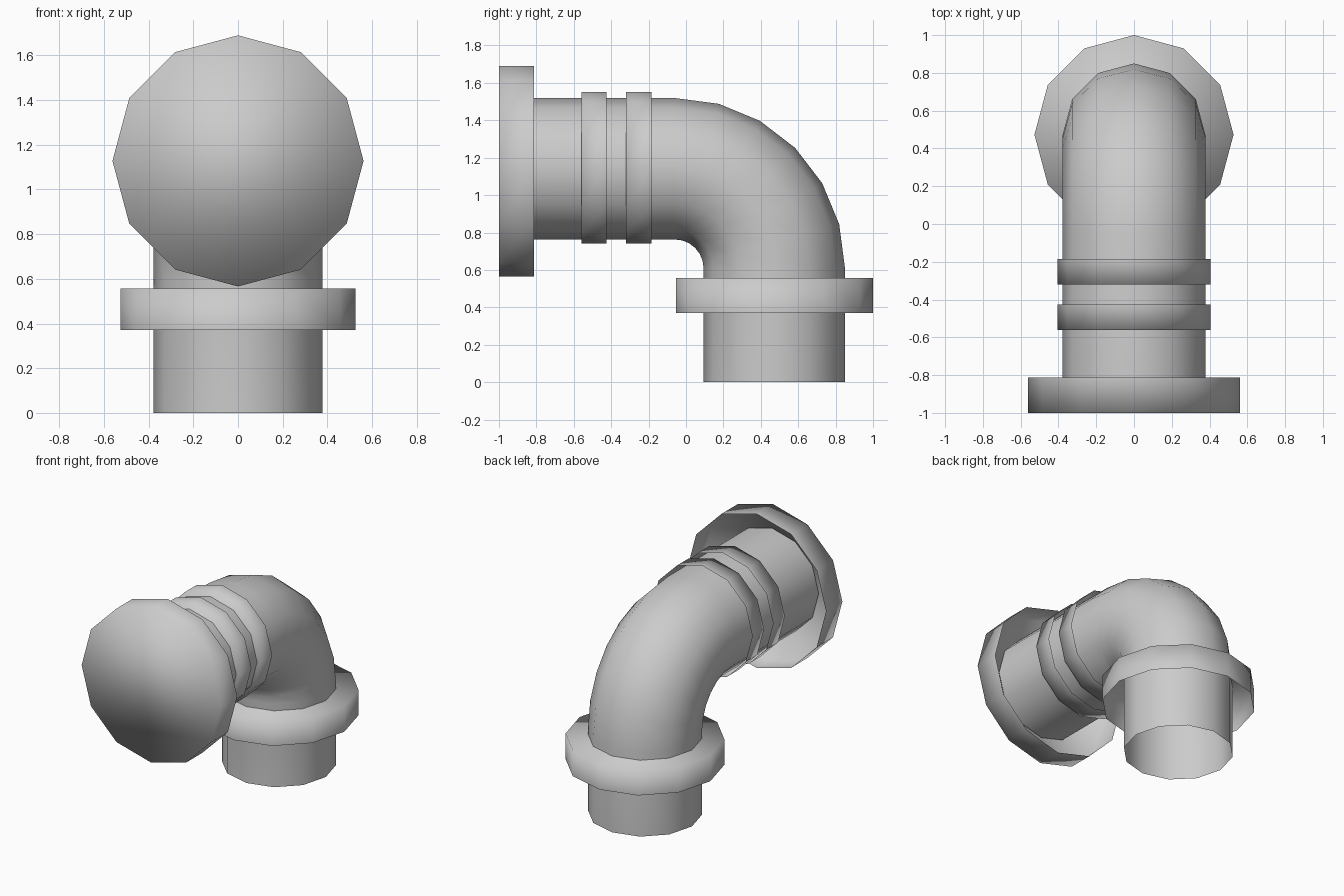
import bpy, bmesh
from math import sin, cos, pi
from mathutils import Vector

if "Cube" in bpy.data.objects:
    bpy.data.objects.remove(bpy.data.objects["Cube"])

SIDES = 12


def make_tube(name, rings, radius, cap=False):
    """Skin 12-sided rings; each ring is (centre, across) with x as the other axis."""
    bm = bmesh.new()
    loops = []
    for centre, across in rings:
        c, v = Vector(centre), Vector(across)
        loops.append([bm.verts.new(c + radius * (Vector((1, 0, 0)) * cos(a) + v * sin(a)))
                      for a in (2 * pi * i / SIDES for i in range(SIDES))])
    for a, b in zip(loops, loops[1:]):
        for i in range(SIDES):
            j = (i + 1) % SIDES
            bm.faces.new((a[i], a[j], b[j], b[i]))
    if cap:
        bm.faces.new(loops[0][::-1])
    # make the winding face outwards
    bm.faces.ensure_lookup_table()
    bm.normal_update()
    f = bm.faces[0]
    mid = (Vector(rings[0][0]) + Vector(rings[1][0])) / 2
    if f.normal.dot(f.calc_center_median() - mid) < 0:
        bmesh.ops.reverse_faces(bm, faces=bm.faces[:])
    for f in bm.faces:
        f.smooth = True
    mesh = bpy.data.meshes.new(name)
    bm.to_mesh(mesh)
    bm.free()
    obj = bpy.data.objects.new(name, mesh)
    bpy.context.collection.objects.link(obj)
    return obj


# Elbow pipe: straight run, six-step quarter bend, open vertical leg
BY, BZ, BR = -0.06, 0.609, 0.532
path = [((0, -0.99, BZ + BR), (0, 0, 1))]
for k in range(7):
    t = k * pi / 12
    d = (0, sin(t), cos(t))
    path.append(((0, BY + BR * d[1], BZ + BR * d[2]), d))
path.append(((0, BY + BR, 0), (0, 1, 0)))
make_tube("elbow_pipe", path, 0.378)

# Front flange: closed disc in front, open behind
up = (0, 0, 1)
make_tube("front_flange", [((0, -1, 1.128), up), ((0, -0.812, 1.128), up)], 0.562, cap=True)

# Two ribs around the horizontal run
for n, y in enumerate((-0.56, -0.32)):
    make_tube(f"rib_{n + 1}", [((0, y, 1.146), up), ((0, y + 0.135, 1.146), up)], 0.406, cap=True)

# Lower collar: closed on top, open below
back = (0, 1, 0)
make_tube("lower_collar", [((0, 0.473, 0.557), back), ((0, 0.473, 0.37), back)], 0.527, cap=True)
